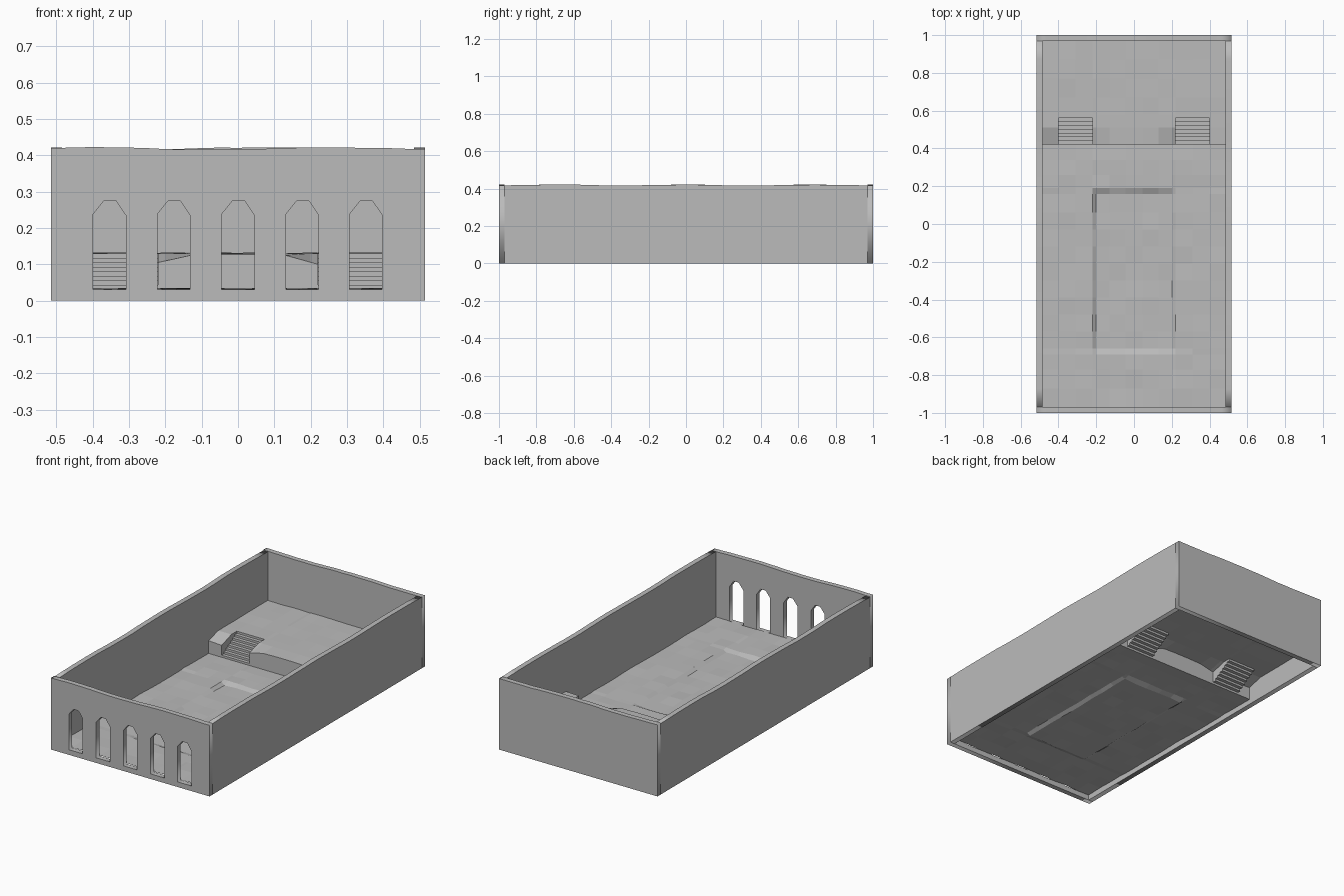
import bpy, bmesh, math, random
from mathutils import Matrix, Vector

if "Cube" in bpy.data.objects:
    bpy.data.objects.remove(bpy.data.objects["Cube"])

random.seed(4)
stone = bpy.data.materials.new("grey stone")
stone.diffuse_color = (0.5, 0.5, 0.5, 1)
stone.use_nodes = True
stone.node_tree.nodes["Principled BSDF"].inputs["Base Color"].default_value = stone.diffuse_color

W, T, H = 0.515, 0.03, 0.42          # half width, wall thickness, wall height


def finish(name, bm):
    me = bpy.data.meshes.new(name)
    bm.to_mesh(me)
    bm.free()
    me.materials.append(stone)
    ob = bpy.data.objects.new(name, me)
    bpy.context.collection.objects.link(ob)
    return ob


def wall(name, half_len, centre, turn, holes=()):
    """Upright slab with a slightly worn top edge and optional openings."""
    n = 20
    outline = [(-half_len, 0), (half_len, 0)]
    for i in range(n + 1):
        s = half_len - 2 * half_len * i / n
        outline.append((s, H - 0.001 + 0.003 * math.sin(9 * s + 5 * turn + centre[1])
                        + random.uniform(-.001, .001)))
    cu = bpy.data.curves.new(name + "_outline", 'CURVE')
    cu.dimensions = '2D'
    cu.fill_mode = 'BOTH'
    cu.extrude = T / 2
    for pts in [outline, *holes]:
        sp = cu.splines.new('POLY')
        sp.points.add(len(pts) - 1)
        for p, (a, b) in zip(sp.points, pts):
            p.co = (a, b, 0, 1)
        sp.use_cyclic_u = True
    tmp = bpy.data.objects.new(name + "_outline", cu)
    bpy.context.collection.objects.link(tmp)
    dg = bpy.context.evaluated_depsgraph_get()
    me = bpy.data.meshes.new_from_object(tmp.evaluated_get(dg))
    bpy.data.objects.remove(tmp)
    bm = bmesh.new()
    bm.from_mesh(me)
    bmesh.ops.remove_doubles(bm, verts=bm.verts, dist=1e-5)
    bm.transform(Matrix.Translation(Vector(centre)) @ Matrix.Rotation(turn, 4, 'Z')
                 @ Matrix.Rotation(math.pi / 2, 4, 'X'))
    bmesh.ops.recalc_face_normals(bm, faces=bm.faces)
    finish(name, bm)


# Walls; the front one has five arched openings
arches = [[(c - .045, .03), (c + .045, .03), (c + .045, .235), (c + .018, .275),
           (c - .015, .275), (c - .045, .238)] for c in (-.354, -.177, 0, .177, .352)]
wall("front_wall", W, (0, -1 + T / 2, 0), 0, arches)
wall("back_wall", W, (0, 1 - T / 2, 0), 0)
wall("left_wall", 1 - T, (-W + T / 2, 0, 0), math.pi / 2)
wall("right_wall", 1 - T, (W - T / 2, 0, 0), math.pi / 2)

# Shared grid lines
half = [.045, .13, .2, .22, .31, .4, .485]
XS = [-v for v in reversed(half)] + half
STEP_Y, STAIR_Y = .42, .58
EDGE = [(-.485, .105), (-.4, .1), (-.22, .105), (-.13, .125), (0, .128),
        (.13, .125), (.22, .1), (.4, .125), (.485, .128)]


def edge_z(x):
    for (a, za), (b, zb) in zip(EDGE, EDGE[1:]):
        if x <= b:
            return za + (zb - za) * (x - a) / (b - a)
    return EDGE[-1][1]


def in_stair(x):
    return .22 < abs(x) < .4


def sheet(bm, xs, ys, height, skip=lambda x, y: False):
    vs = {(x, y): bm.verts.new((x, y, height(x, y))) for x in xs for y in ys}
    for x0, x1 in zip(xs, xs[1:]):
        for y0, y1 in zip(ys, ys[1:]):
            if not skip((x0 + x1) / 2, (y0 + y1) / 2):
                bm.faces.new([vs[x0, y0], vs[x1, y0], vs[x1, y1], vs[x0, y1]])
    loose = [v for v in bm.verts if not v.link_faces]
    bmesh.ops.delete(bm, geom=loose, context='VERTS')


# Lower floor: uneven ground with a shallow sunken middle
def low_z(x, y):
    if y > .41:
        return .03
    dip = .012 if abs(x) < .21 and -.67 < y < .18 else 0
    return .032 - dip + random.uniform(-.003, .003)


bm = bmesh.new()
low_ys = [-.97, -.87, -.77, -.69, -.66, -.57, -.48, -.39, -.3, -.21, -.12, -.03,
          .06, .16, .19, .26, .34, STEP_Y]
sheet(bm, XS, low_ys, low_z)
finish("lower_floor", bm)


# Raised terrace, cut out where the stairs run
def high_z(x, y):
    if y == STEP_Y:
        return edge_z(x)
    return .131 + random.uniform(-.002, .002) if y > STAIR_Y else .13


bm = bmesh.new()
sheet(bm, XS, [STEP_Y, .51, STAIR_Y, .67, .77, .87, .97], high_z,
      lambda x, y: in_stair(x) and y < STAIR_Y)
finish("terrace", bm)

# Terrace front face
bm = bmesh.new()
for a, b in zip(XS, XS[1:]):
    if not in_stair((a + b) / 2):
        bm.faces.new([bm.verts.new(p) for p in (
            (a, STEP_Y, .03), (b, STEP_Y, .03), (b, STEP_Y, edge_z(b)), (a, STEP_Y, edge_z(a)))])
finish("terrace_front", bm)


# Two recessed stairs with side cheeks
def stairs(name, x0, x1, n=8):
    bm = bmesh.new()
    d, r = (STAIR_Y - STEP_Y) / n, .1 / n
    prof = [(STEP_Y, .03)]
    for i in range(n):
        prof += [(STEP_Y + i * d, .03 + (i + 1) * r), (STEP_Y + (i + 1) * d, .03 + (i + 1) * r)]
    for (ya, za), (yb, zb) in zip(prof, prof[1:]):
        bm.faces.new([bm.verts.new(p) for p in (
            (x0, ya, za), (x1, ya, za), (x1, yb, zb), (x0, yb, zb))])
    for x in (x0, x1):
        ring = prof + [(.51, .13), (STEP_Y, edge_z(x))]
        bm.faces.new([bm.verts.new((x, y, z)) for y, z in (ring if x == x0 else ring[::-1])])
    bmesh.ops.remove_doubles(bm, verts=bm.verts, dist=1e-5)
    finish(name, bm)


stairs("left_stairs", -.4, -.22)
stairs("right_stairs", .22, .4)
